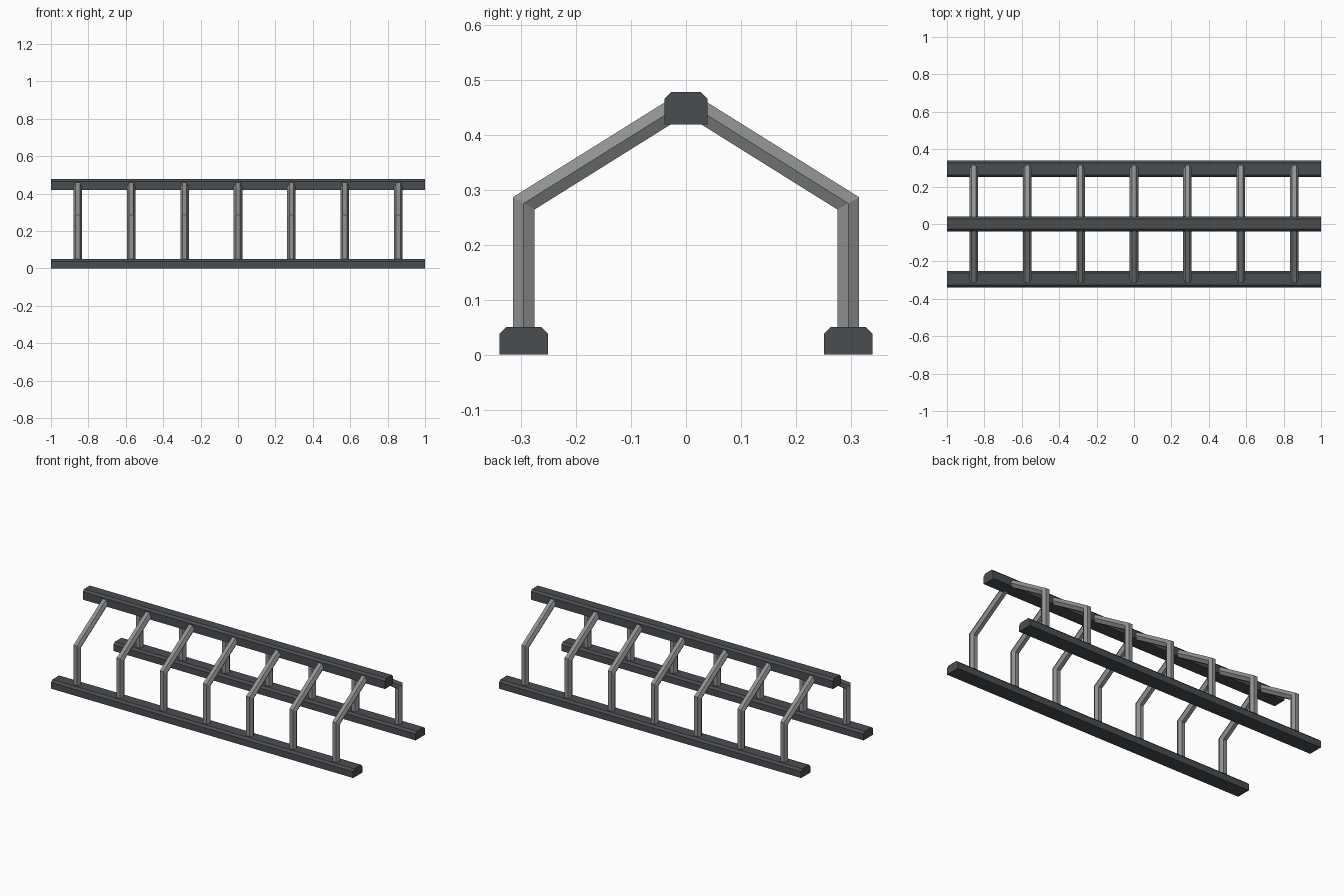
import bpy, bmesh, math

cube = bpy.data.objects.get("Cube")
if cube:
    bpy.data.objects.remove(cube, do_unlink=True)

LENGTH, RIBS = 2.0, 7
FOOT_Y, KNEE_Z = 0.295, 0.275     # centre line of the posts
SLOPE = math.radians(32)          # pitch of the rafters


def material(name, color):
    mat = bpy.data.materials.new(name)
    mat.use_nodes = True
    mat.diffuse_color = color
    mat.node_tree.nodes["Principled BSDF"].inputs["Base Color"].default_value = color
    return mat


def make_object(name, bm, mat):
    bmesh.ops.recalc_face_normals(bm, faces=bm.faces[:])
    mesh = bpy.data.meshes.new(name)
    bm.to_mesh(mesh)
    bm.free()
    mesh.materials.append(mat)
    obj = bpy.data.objects.new(name, mesh)
    bpy.context.collection.objects.link(obj)
    return obj


def loft(rings):
    """Skin a list of equal point rings and cap both ends."""
    bm = bmesh.new()
    rings = [[bm.verts.new(p) for p in ring] for ring in rings]
    for a, b in zip(rings, rings[1:]):
        for i in range(len(a)):
            j = (i + 1) % len(a)
            bm.faces.new((a[i], a[j], b[j], b[i]))
    bm.faces.new(rings[0])
    bm.faces.new(rings[-1])
    return bm


def rail(name, y, z, half, height, mat):
    """Long beam with its two upper edges chamfered."""
    c = 0.012
    profile = [(-half, 0), (half, 0), (half, height - c), (half - c, height),
               (c - half, height), (-half, height - c)]
    rings = [[(x, y + u, z + v) for u, v in profile]
             for x in (-LENGTH / 2, LENGTH / 2)]
    return make_object(name, loft(rings), mat)


dark = material("dark slate", (0.068, 0.075, 0.083, 1))
grey = material("metal grey", (0.28, 0.29, 0.285, 1))

# Rails
rail("front_rail", -FOOT_Y, 0, 0.044, 0.05, dark)
rail("back_rail", FOOT_Y, 0, 0.044, 0.05, dark)
rail("ridge_rail", 0, 0.418, 0.039, 0.059, dark)

# Hexagonal ribs: post, mitred knee and rafter ending inside the ridge rail
miter = math.tan((math.pi / 2 - SLOPE) / 2)
end_y = 0.02
end_z = KNEE_Z + (FOOT_Y - end_y) * math.tan(SLOPE)
foot, knee, end = [], [], []
for k in range(6):
    a = 0.023 * math.cos(k * math.pi / 3)
    b = 0.023 * math.sin(k * math.pi / 3)
    foot.append((a, FOOT_Y + b, 0.02))
    knee.append((a, FOOT_Y + b, KNEE_Z + b * miter))
    end.append((a, end_y + b * math.sin(SLOPE), end_z + b * math.cos(SLOPE)))

spacing = LENGTH / RIBS
ribs = make_object("ribs", loft([foot, knee, end]), grey)
ribs.location.x = -spacing * (RIBS - 1) / 2
mirror = ribs.modifiers.new("both_sides", "MIRROR")
mirror.use_axis = (False, True, False)
mirror.use_clip = False
mirror.use_mirror_merge = False
array = ribs.modifiers.new("row", "ARRAY")
array.count = RIBS
array.use_relative_offset = False
array.use_constant_offset = True
array.constant_offset_displace = (spacing, 0, 0)
